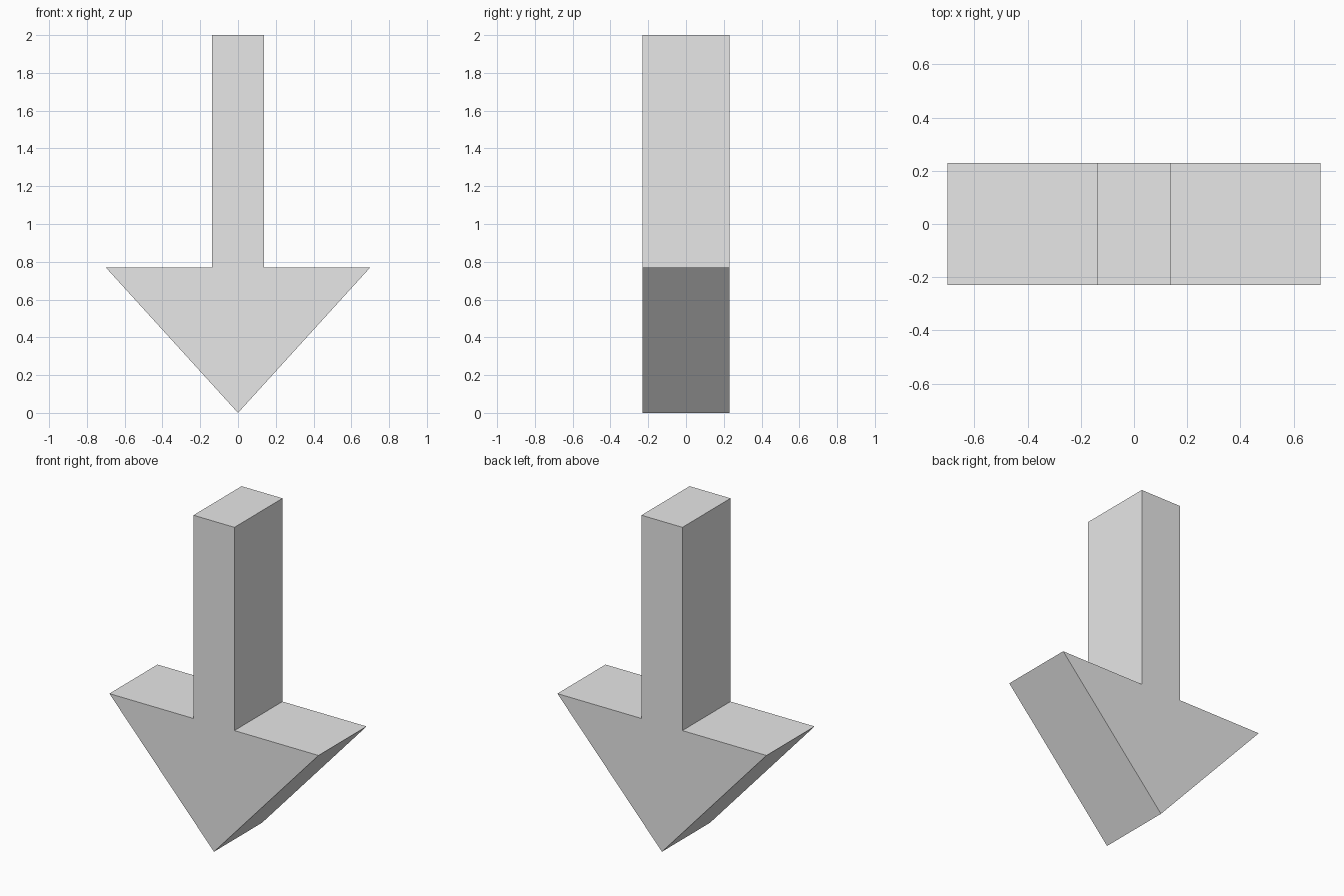
import bpy
import bmesh

cube = bpy.data.objects.get("Cube")
if cube:
    bpy.data.objects.remove(cube, do_unlink=True)

# Single plain grey
grey = bpy.data.materials.new("light_grey")
grey.use_nodes = True
colour = (0.8, 0.8, 0.8, 1)
grey.diffuse_color = colour
grey.node_tree.nodes["Principled BSDF"].inputs["Base Color"].default_value = colour

# Main sizes
HALF_DEPTH = 0.23
HALF_SHAFT = 0.137
HALF_HEAD = 0.7
SHOULDER = 0.77
TOP = 2.0

# Right half of the outline from the tip up, then mirrored
right_half = [(HALF_HEAD, SHOULDER), (HALF_SHAFT, SHOULDER), (HALF_SHAFT, TOP)]
outline = [(0, 0)] + right_half + [(-x, z) for x, z in reversed(right_half)]

# Extrude the outline from front to back
bm = bmesh.new()
front = bm.faces.new([bm.verts.new((x, -HALF_DEPTH, z)) for x, z in outline])
result = bmesh.ops.extrude_face_region(bm, geom=[front], use_keep_orig=True)
back_verts = [g for g in result["geom"] if isinstance(g, bmesh.types.BMVert)]
bmesh.ops.translate(bm, verts=back_verts, vec=(0, 2 * HALF_DEPTH, 0))
bmesh.ops.recalc_face_normals(bm, faces=bm.faces)

mesh = bpy.data.meshes.new("down_arrow")
bm.to_mesh(mesh)
bm.free()
mesh.materials.append(grey)
arrow = bpy.data.objects.new("down_arrow", mesh)
bpy.context.collection.objects.link(arrow)
